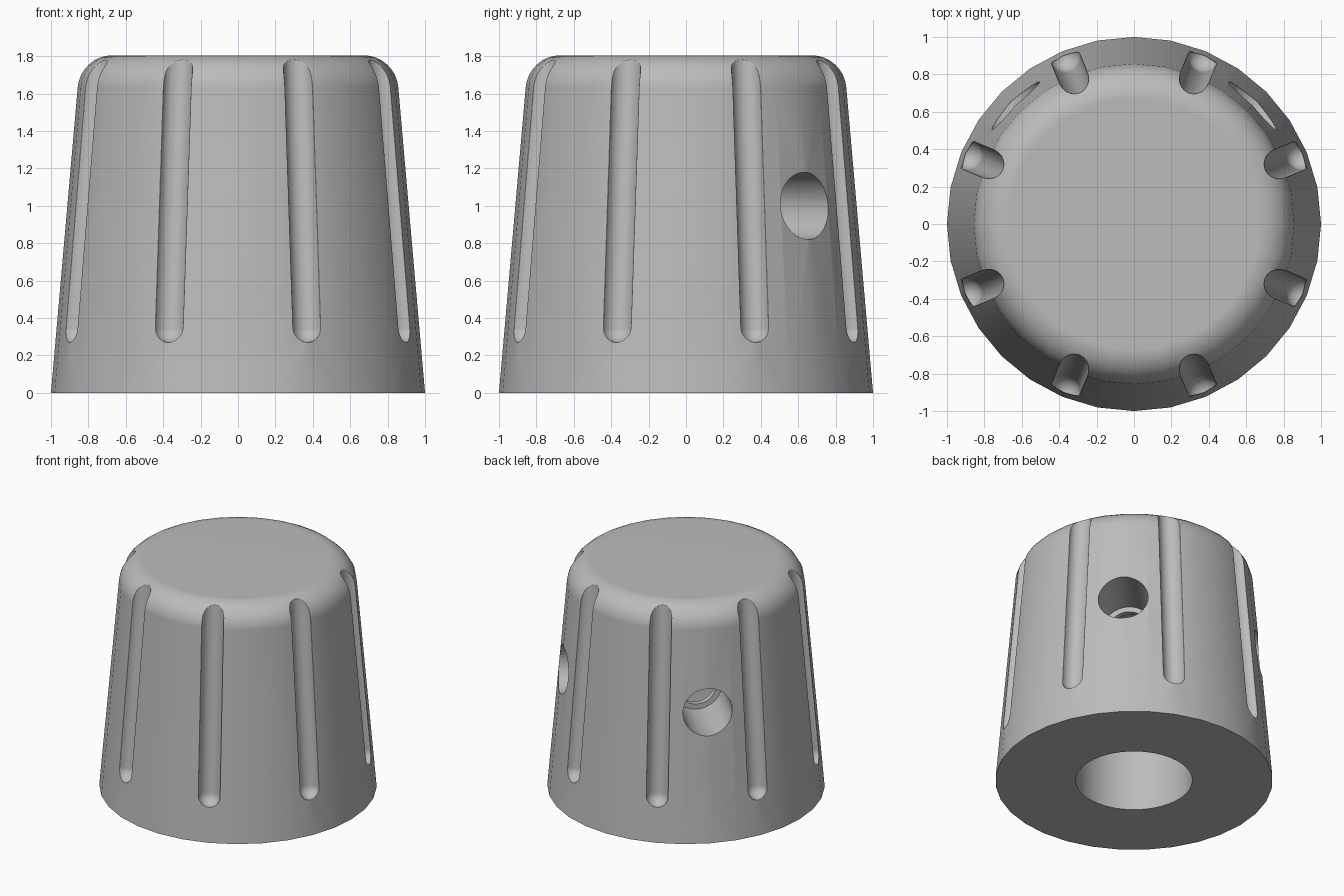
import bpy, bmesh, math
from mathutils import Matrix, Vector

if "Cube" in bpy.data.objects:
    bpy.data.objects.remove(bpy.data.objects["Cube"], do_unlink=True)

HEIGHT = 1.805
SLOPE = math.radians(5)      # wall draft
EDGE = 0.187                 # rounding of the top rim

grey = bpy.data.materials.new("light grey plastic")
grey.use_nodes = True
grey.diffuse_color = (0.5, 0.5, 0.5, 1)
grey.node_tree.nodes["Principled BSDF"].inputs["Base Color"].default_value = grey.diffuse_color


def wall(z):
    return 1 - z * math.tan(SLOPE)


def lathe(name, profile, segments):
    """Closed solid of revolution; the profile starts and ends on the axis."""
    bm = bmesh.new()
    verts = [bm.verts.new((r, 0, z)) for r, z in profile]
    edges = [bm.edges.new(pair) for pair in zip(verts, verts[1:])]
    bmesh.ops.spin(bm, geom=verts + edges, cent=(0, 0, 0), axis=(0, 0, 1),
                   angle=math.tau, steps=segments, use_merge=True)
    bmesh.ops.remove_doubles(bm, verts=bm.verts, dist=1e-5)
    # merge the flat caps into single faces
    bmesh.ops.dissolve_verts(bm, verts=[v for v in bm.verts if v.co.xy.length < 1e-4
                                        and all(abs(f.normal.z) > 0.999 for f in v.link_faces)])
    bmesh.ops.recalc_face_normals(bm, faces=bm.faces)
    mesh = bpy.data.meshes.new(name)
    bm.to_mesh(mesh)
    bm.free()
    obj = bpy.data.objects.new(name, mesh)
    bpy.context.collection.objects.link(obj)
    mesh.materials.append(grey)
    return obj


def cut(body, cutters):
    for cutter in cutters:
        mod = body.modifiers.new("cut", 'BOOLEAN')
        mod.operation = 'DIFFERENCE'
        mod.solver = 'EXACT'
        mod.object = cutter
        bpy.ops.object.modifier_apply(modifier=mod.name)
        bpy.data.objects.remove(cutter, do_unlink=True)


# tapered body with a rounded top rim
centre_z = HEIGHT - EDGE
centre_r = wall(HEIGHT) - EDGE * math.tan((math.pi / 2 - SLOPE) / 2)
rim = []
for i in range(9):
    a = SLOPE + (math.pi / 2 - SLOPE) * i / 8
    rim.append((centre_r + EDGE * math.cos(a), centre_z + EDGE * math.sin(a)))
knob = lathe("knob_body", [(0, 0), (1, 0)] + rim + [(0, HEIGHT)], 32)
bpy.context.view_layer.objects.active = knob
knob.select_set(True)

# finger grooves: round-ended rods laid along the tapered wall
GROOVE = 0.08
rod = [(GROOVE * math.sin(a), -GROOVE * math.cos(a))
       for a in (math.pi / 2 * i / 5 for i in range(6))]
rod += [(GROOVE, 1.8), (0, 1.8)]
grooves = []
for i in range(8):
    cutter = lathe("groove_cutter", rod, 20)
    cutter.matrix_world = (Matrix.Rotation(math.radians(22.5 + 45 * i), 4, 'Z')
                           @ Matrix.Translation((wall(0.35) - 0.005, 0, 0.35))
                           @ Matrix.Rotation(-SLOPE, 4, 'Y'))
    grooves.append(cutter)
bpy.context.view_layer.update()
cut(knob, grooves)

# soften the groove edges
bm = bmesh.new()
bm.from_mesh(knob.data)
bmesh.ops.remove_doubles(bm, verts=bm.verts, dist=0.002)
weight = bm.edges.layers.float.new("bevel_weight_edge")
for e in bm.edges:
    mid = (e.verts[0].co + e.verts[1].co) / 2
    if len(e.link_faces) == 2 and mid.z > 0.1 and e.calc_face_angle() > math.radians(28):
        e[weight] = 1
bm.to_mesh(knob.data)
bm.free()
soft = knob.modifiers.new("soft_grooves", 'BEVEL')
soft.limit_method = 'WEIGHT'
soft.width = 0.02
soft.segments = 3
soft.use_clamp_overlap = True
bpy.ops.object.modifier_apply(modifier=soft.name)

# shaft bore and two stepped screw holes at the back
holes = [lathe("bore_cutter", [(0, -0.1), (0.42, -0.1), (0.42, 1.4), (0, 1.4)], 48)]
for angle in (45, 135):
    screw = lathe("screw_cutter", [(0, 0.2), (0.14, 0.2), (0.14, 0.46), (0.18, 0.46),
                                   (0.18, 1.2), (0, 1.2)], 40)
    screw.matrix_world = (Matrix.Translation((0, 0, 1))
                          @ Matrix.Rotation(math.radians(angle), 4, 'Z')
                          @ Matrix.Rotation(math.pi / 2, 4, 'Y'))
    holes.append(screw)
bpy.context.view_layer.update()
cut(knob, holes)

bpy.ops.object.shade_smooth_by_angle(angle=math.radians(35))
normals = knob.modifiers.new("even_shading", 'WEIGHTED_NORMAL')
normals.keep_sharp = True
